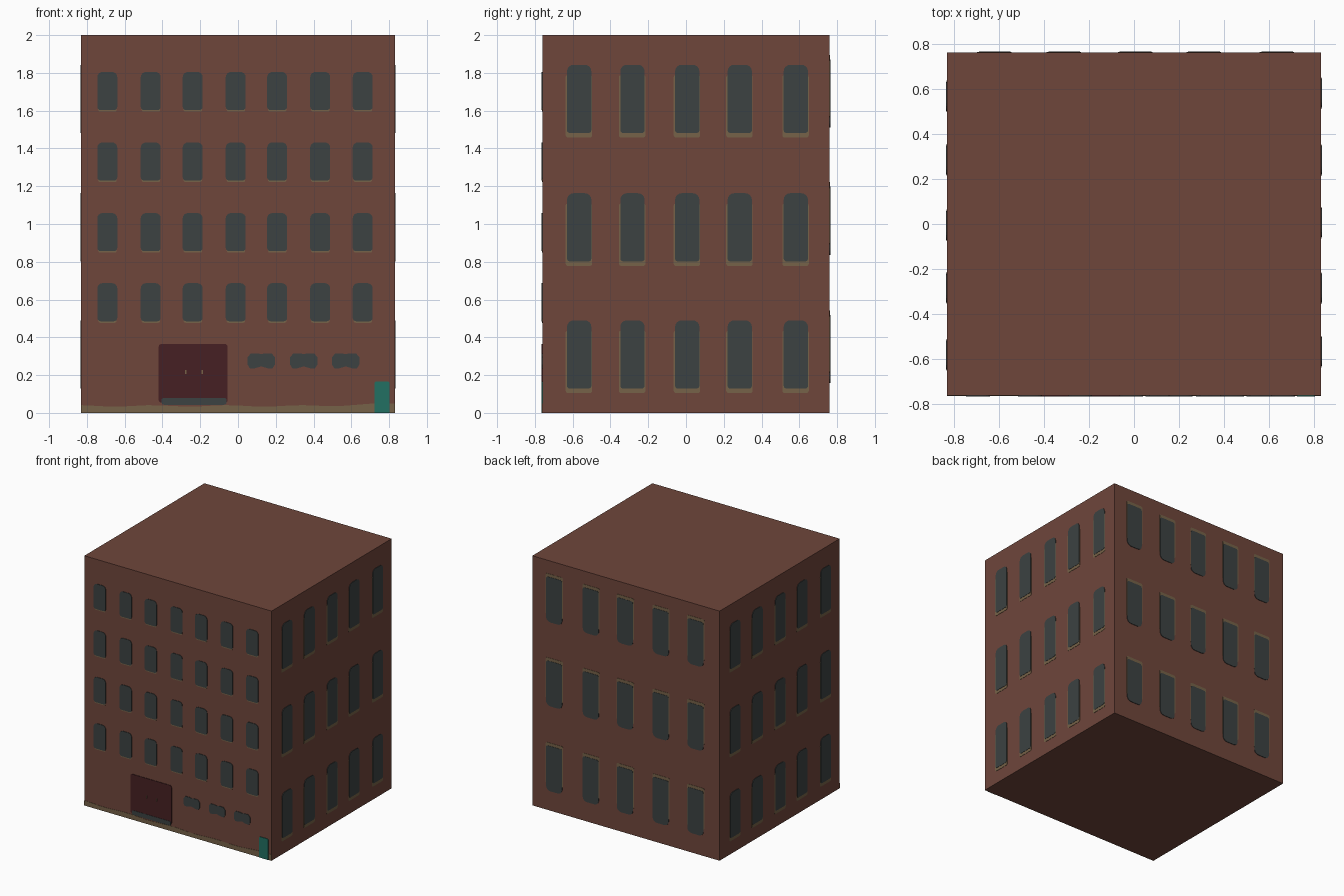
import bpy, bmesh, math

if "Cube" in bpy.data.objects:
    bpy.data.objects.remove(bpy.data.objects["Cube"])

W, D, H = 0.83, 0.76, 2.0      # half width, half depth, height


def material(name, rgb):
    def lin(c):
        c /= 255
        return c / 12.92 if c <= 0.04045 else ((c + 0.055) / 1.055) ** 2.4
    m = bpy.data.materials.new(name)
    m.diffuse_color = (*[lin(c) for c in rgb], 1)
    m.use_nodes = True
    m.node_tree.nodes["Principled BSDF"].inputs["Base Color"].default_value = m.diffuse_color
    return m


BRICK = material("brick", (111, 70, 59))
GLASS = material("dark glass", (60, 66, 66))
TRIM = material("tan stone", (118, 98, 72))
DOOR = material("dark red door", (70, 32, 35))
GREEN = material("green box", (34, 112, 98))

# Wall mappings: (u across, z up, offset outward) -> xyz
WALLS = {
    "front": lambda u, z, o: (u, -D - o, z),
    "right": lambda u, z, o: (W + o, u, z),
    "left": lambda u, z, o: (-W - o, -u, z),
    "back": lambda u, z, o: (u * W / D, D + o, H - z),   # turned upside down
}


def rounded(x0, x1, z0, z1, rb, rt, n=4):
    """Outline of a rectangle with rounded bottom (rb) and top (rt) corners."""
    pts = []
    for cx, cz, r, a in ((x1 - rb, z0 + rb, rb, -90), (x1 - rt, z1 - rt, rt, 0),
                         (x0 + rt, z1 - rt, rt, 90), (x0 + rb, z0 + rb, rb, 180)):
        for i in range(n + 1 if r > 0 else 1):
            t = math.radians(a + 90 * i / n)
            pts.append((cx + r * math.cos(t), cz + r * math.sin(t)))
    return pts


def plates(name, wall, outlines, mat, thick):
    """Thin plates on a wall, one for each outline, in one object."""
    bm = bmesh.new()
    place = WALLS[wall]
    for pts in outlines:
        inner = [bm.verts.new(place(u, z, 0)) for u, z in pts]
        outer = [bm.verts.new(place(u, z, thick)) for u, z in pts]
        bm.faces.new(inner)
        bm.faces.new(outer)
        for i in range(len(pts)):
            j = (i + 1) % len(pts)
            bm.faces.new((inner[i], inner[j], outer[j], outer[i]))
    bmesh.ops.recalc_face_normals(bm, faces=bm.faces)
    finish(name, bm, mat)


def finish(name, bm, mat):
    me = bpy.data.meshes.new(name)
    bm.to_mesh(me)
    bm.free()
    me.materials.append(mat)
    bpy.context.collection.objects.link(bpy.data.objects.new(name, me))


# Building block
bm = bmesh.new()
bmesh.ops.create_cube(bm, size=1)
for v in bm.verts:
    v.co = (v.co.x * 2 * W, v.co.y * 2 * D, (v.co.z + 0.5) * H)
finish("building_block", bm, BRICK)

# Tall windows on the sides and the back
cols = (-0.567, -0.285, 0.005, 0.283, 0.58)
rows = (0.105, 0.778, 1.458)
grid = [(c, r) for c in cols for r in rows]
for wall in ("right", "left", "back"):
    plates(wall + "_window_trim", wall,
           [rounded(c - 0.07, c + 0.07, r, r + 0.33, 0.012, 0.01) for c, r in grid],
           TRIM, 0.002)
    plates(wall + "_window_glass", wall,
           [rounded(c - 0.063, c + 0.066, r + 0.024, r + 0.385, 0.015, 0.035) for c, r in grid],
           GLASS, 0.004)

# Small windows on the front
grid = [(c, r) for c in (-0.692, -0.462, -0.24, -0.012, 0.207, 0.435, 0.66)
        for r in (0.477, 0.848, 1.222, 1.595)]
plates("front_window_sills", "front",
       [rounded(c - 0.048, c + 0.05, r, r + 0.05, 0.01, 0) for c, r in grid], TRIM, 0.002)
plates("front_window_glass", "front",
       [rounded(c - 0.053, c + 0.053, r + 0.008, r + 0.21, 0.018, 0.028) for c, r in grid],
       GLASS, 0.004)

# Low windows beside the door, slightly pinched in the middle
half = [(-0.072, 0.255), (-0.06, 0.236), (-0.035, 0.236), (0, 0.246), (0.035, 0.236),
        (0.06, 0.236), (0.072, 0.255), (0.072, 0.295), (0.055, 0.315), (0.02, 0.315),
        (0, 0.311), (-0.02, 0.315), (-0.055, 0.315), (-0.072, 0.295)]
plates("basement_windows", "front",
       [[(c + u, z) for u, z in half] for c in (0.123, 0.348, 0.57)], GLASS, 0.004)

# Wavy stone footing
n = 24
top = [(W - 2 * W * i / n, 0.037 + 0.004 * math.sin(i * 1.1) + 0.012 * max(0, 1 - i / 6))
       for i in range(n + 1)]
plates("stone_footing", "front", [[(-W, 0), (W, 0)] + top], TRIM, 0.002)

# Double door with step and handles
plates("double_door", "front", [rounded(-0.42, -0.055, 0.055, 0.365, 0.012, 0.015)], DOOR, 0.004)
plates("door_step", "front", [rounded(-0.405, -0.06, 0.043, 0.078, 0.014, 0.01)], GLASS, 0.006)
plates("door_handles", "front",
       [rounded(c - 0.004, c + 0.004, 0.205, 0.227, 0, 0) for c in (-0.277, -0.188)], TRIM, 0.006)

# Green box at the corner
plates("green_box", "front", [rounded(0.723, 0.802, 0, 0.167, 0, 0.01)], GREEN, 0.005)
